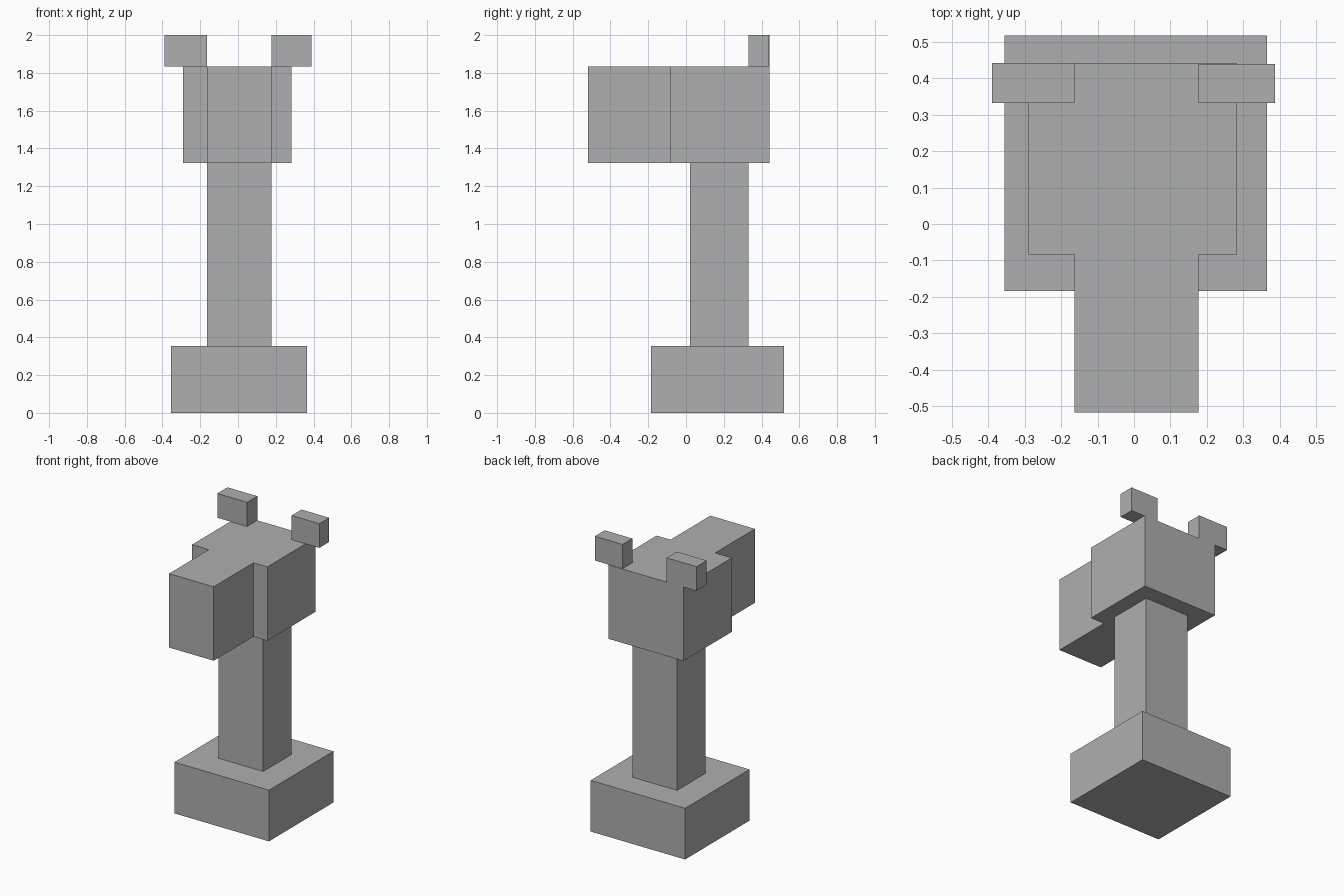
import bpy
import bmesh

cube = bpy.data.objects.get("Cube")
if cube:
    bpy.data.objects.remove(cube, do_unlink=True)

grey = bpy.data.materials.new("plain_grey")
grey.use_nodes = True
grey.diffuse_color = (0.43, 0.43, 0.43, 1)
grey.node_tree.nodes["Principled BSDF"].inputs["Base Color"].default_value = (0.43, 0.43, 0.43, 1)


def prism(name, outline, bottom, top):
    """Extrude a counter-clockwise plan outline from bottom to top."""
    bm = bmesh.new()
    base = bm.faces.new([bm.verts.new((x, y, bottom)) for x, y in outline])
    grown = bmesh.ops.extrude_face_region(bm, geom=[base], use_keep_orig=True)
    for v in grown["geom"]:
        if isinstance(v, bmesh.types.BMVert):
            v.co.z = top
    bmesh.ops.recalc_face_normals(bm, faces=bm.faces)
    mesh = bpy.data.meshes.new(name)
    bm.to_mesh(mesh)
    bm.free()
    mesh.materials.append(grey)
    obj = bpy.data.objects.new(name, mesh)
    bpy.context.collection.objects.link(obj)
    return obj


def box(name, x0, x1, y0, y1, z0, z1):
    return prism(name, [(x0, y0), (x1, y0), (x1, y1), (x0, y1)], z0, z1)


# Shared edges of the snout and neck, and the main levels
left, right = 0.177, -0.163
base_top, chin, crown = 0.353, 1.323, 1.833
back = 0.443

# Foot block and neck
box("base", -0.356, 0.365, -0.184, 0.518, 0, base_top)
box("neck", right, left, 0.022, 0.33, base_top, chin)

# Head with the narrower snout in one stepped outline
snout_y, face_y = -0.518, -0.084
prism("head", [(right, snout_y), (left, snout_y), (left, face_y), (0.283, face_y),
               (0.283, back), (-0.291, back), (-0.291, face_y), (right, face_y)],
      chin, crown)

# Ears overhanging the back corners
box("right_ear", -0.39, right, 0.332, back, crown, 2)
box("left_ear", left, 0.388, 0.332, 0.439, crown, 2)
